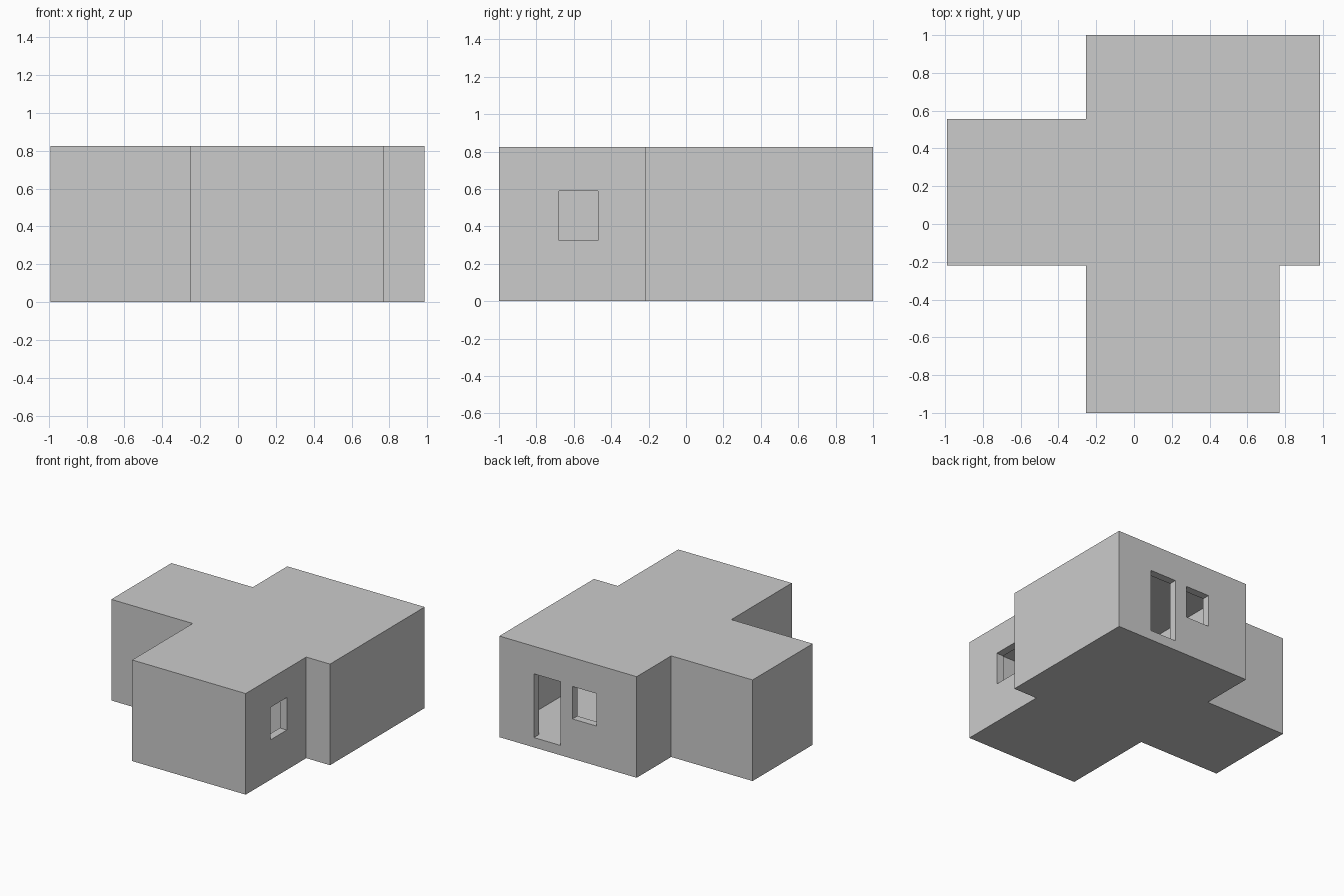
import bpy, bmesh

if "Cube" in bpy.data.objects:
    bpy.data.objects.remove(bpy.data.objects["Cube"])

H, FLOOR, ROOF, T = 0.825, 0.08, 0.045, 0.063
X0, X1, X2, X3 = -0.99, -0.255, 0.77, 0.985      # wing edges in x
Y0, Y1, Y2, Y3 = -1.0, -0.22, 0.555, 1.0         # wing edges in y


def new_object(name, bm):
    bmesh.ops.recalc_face_normals(bm, faces=bm.faces)
    mesh = bpy.data.meshes.new(name)
    bm.to_mesh(mesh)
    bm.free()
    obj = bpy.data.objects.new(name, mesh)
    bpy.context.collection.objects.link(obj)
    return obj


def cut_box(target, x, y, z):
    """Subtract the box spanning the given x, y and z ranges."""
    bm = bmesh.new()
    bmesh.ops.create_cube(bm, size=1)
    for v in bm.verts:
        v.co = [r[0] if c < 0 else r[1] for c, r in zip(v.co, (x, y, z))]
    cutter = new_object("cutter", bm)
    cutter.hide_render = True
    mod = target.modifiers.new("cut", 'BOOLEAN')
    mod.operation, mod.solver, mod.object = 'DIFFERENCE', 'EXACT', cutter
    bpy.context.view_layer.objects.active = target
    bpy.ops.object.modifier_apply(modifier=mod.name)
    bpy.data.objects.remove(cutter)


# House shell: extruded floor plan
outline = [(X1, Y0), (X2, Y0), (X2, Y1), (X3, Y1), (X3, Y3),
           (X1, Y3), (X1, Y2), (X0, Y2), (X0, Y1), (X1, Y1)]
bm = bmesh.new()
base = bm.faces.new([bm.verts.new((x, y, 0)) for x, y in outline])
top = bmesh.ops.extrude_face_region(bm, geom=[base])["geom"]
bmesh.ops.translate(bm, vec=(0, 0, H),
                    verts=[g for g in top if isinstance(g, bmesh.types.BMVert)])
house = new_object("house_shell", bm)

# Rooms: main, front wing, left wing
inside = (FLOOR, H - ROOF)
cut_box(house, (X1 + T, X3 - T), (Y1 + T, Y3 - T), inside)
cut_box(house, (X1 + T, X2 - T), (Y0 + T, Y1), inside)
cut_box(house, (X0 + T, X1), (Y1 + T, Y2 - T), inside)

# Outer door and windows
door, window = (FLOOR, 0.60), (0.325, 0.59)
cut_box(house, (0.435, 0.672), (Y3 - 1.5 * T, Y3 + 0.1), door)
cut_box(house, (0.11, 0.325), (Y3 - 1.5 * T, Y3 + 0.1), window)
cut_box(house, (X2 - 1.5 * T, X2 + 0.1), (-0.68, -0.47), window)

# Inner doorways joining the rooms
cut_box(house, (-0.12, 0.12), (Y1 - 0.03, Y1 + 1.5 * T), door)
cut_box(house, (X1 - 0.03, X1 + 1.5 * T), (-0.12, 0.12), door)
